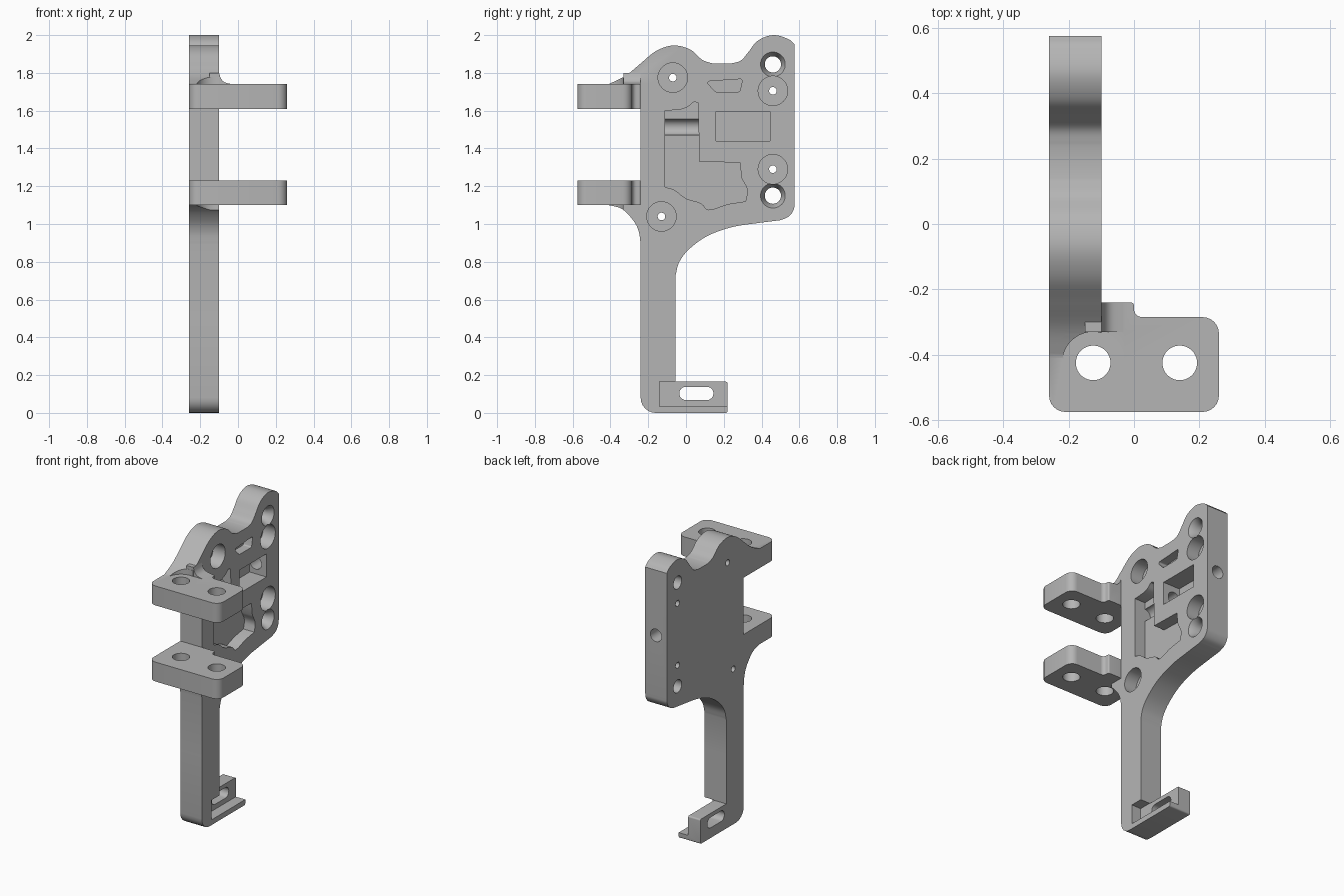
import bpy, bmesh, math
from mathutils import Vector

if "Cube" in bpy.data.objects:
    bpy.data.objects.remove(bpy.data.objects["Cube"])

grey = bpy.data.materials.new("plain grey")
grey.use_nodes = True
grey.diffuse_color = (0.46, 0.46, 0.46, 1)
grey.node_tree.nodes["Principled BSDF"].inputs["Base Color"].default_value = (0.46, 0.46, 0.46, 1)

X0, X1 = -0.26, -0.10          # main plate faces


def spline(pts, n=6):
    """Smooth curve through a few points."""
    v = [Vector(p) for p in pts]
    v = [2 * v[0] - v[1]] + v + [2 * v[-1] - v[-2]]
    out = []
    for a, b, c, d in zip(v, v[1:], v[2:], v[3:]):
        for i in range(n):
            t = i / n
            out.append((b * 2 + (c - a) * t + (2 * a - 5 * b + 4 * c - d) * t * t
                        + (3 * b - a - 3 * c + d) * t ** 3) / 2)
    return [tuple(p) for p in out] + [pts[-1]]


def rounded(pts, n=6):
    """Polygon whose corners (a, b, radius) are filleted."""
    out = []
    for i, (a, b, r) in enumerate(pts):
        p = Vector((a, b))
        u = (Vector(pts[i - 1][:2]) - p).normalized()
        w = (Vector(pts[(i + 1) % len(pts)][:2]) - p).normalized()
        if r == 0:
            out.append((a, b))
            continue
        half = u.angle(w) / 2
        centre = p + (u + w).normalized() * r / math.sin(half)
        s = p + u * r / math.tan(half) - centre
        e = p + w * r / math.tan(half) - centre
        turn = s.angle_signed(e)
        for k in range(n + 1):
            t = -turn * k / n
            out.append((centre.x + s.x * math.cos(t) - s.y * math.sin(t),
                        centre.y + s.x * math.sin(t) + s.y * math.cos(t)))
    return out


def circle(a, b, r, n=40):
    return [(a + r * math.cos(math.tau * i / n), b + r * math.sin(math.tau * i / n)) for i in range(n)]


def rect(a0, a1, b0, b1, r=0.0):
    return rounded([(a0, b0, r), (a1, b0, r), (a1, b1, r), (a0, b1, r)])


def loft(name, axis, low, high, d0, d1):
    """Solid between two outlines of equal count lying across an axis."""
    place = {"x": lambda p, d: (d, p[0], p[1]),
             "y": lambda p, d: (p[0], d, p[1]),
             "z": lambda p, d: (p[0], p[1], d)}[axis]
    bm = bmesh.new()
    lo = [bm.verts.new(place(p, d0)) for p in low]
    hi = [bm.verts.new(place(p, d1)) for p in high]
    bm.faces.new(lo)
    bm.faces.new(hi)
    for i in range(len(lo)):
        j = (i + 1) % len(lo)
        bm.faces.new((lo[i], lo[j], hi[j], hi[i]))
    bmesh.ops.recalc_face_normals(bm, faces=bm.faces)
    me = bpy.data.meshes.new(name)
    bm.to_mesh(me)
    bm.free()
    me.materials.append(grey)
    ob = bpy.data.objects.new(name, me)
    bpy.context.scene.collection.objects.link(ob)
    return ob


def prism(name, axis, outline, d0, d1):
    return loft(name, axis, outline, outline, d0, d1)


# Main plate with handle, in side profile
humps = spline([(0.575, 1.95), (0.54, 1.98), (0.46, 2.0), (0.38, 1.97), (0.33, 1.91),
                (0.29, 1.865), (0.24, 1.85)])
humps += spline([(0.14, 1.85), (0.085, 1.87), (0.02, 1.925), (-0.07, 1.945), (-0.16, 1.915),
                 (-0.24, 1.85), (-0.32, 1.785), (-0.41, 1.74)])
front = [(-0.41, 1.7), (-0.24, 1.7), (-0.24, 1.15), (-0.41, 1.15)]
front += spline([(-0.41, 1.1), (-0.34, 1.08), (-0.28, 1.02), (-0.25, 0.96), (-0.24, 0.89)])
base = rounded([(-0.24, 0.5, 0), (-0.24, 0, 0.08), (0.22, 0, 0.01), (0.22, 0.165, 0.01),
                (-0.055, 0.165, 0), (-0.055, 0.5, 0)])
back = spline([(-0.055, 0.73), (-0.035, 0.8), (0.02, 0.87), (0.12, 0.94), (0.25, 0.985), (0.38, 1.005)])
corner = spline([(0.5, 1.02), (0.545, 1.04), (0.57, 1.075), (0.575, 1.11)])
body = prism("mounting_bracket", "x", humps + front + base + back + corner, X0, X1)

# Two hinge lugs and the fillet above the upper one
lug = rounded([(X0, -0.575, 0.05), (0.26, -0.575, 0.05), (0.26, -0.285, 0.05), (0, -0.285, 0.025),
               (0, -0.24, 0.01), (X1, -0.24, 0), (X1, -0.2, 0), (X0, -0.2, 0)])
adds = [prism("hinge_lug", "z", lug, z, z + 0.13) for z in (1.1, 1.61)]
web = [(-0.15, 1.7), (-0.15, 1.8)] + spline([(X1, 1.8), (-0.09, 1.77), (-0.07, 1.75), (-0.03, 1.74)]) + [(-0.03, 1.7)]
adds.append(prism("lug_fillet", "y", web, -0.33, -0.24))

# Holes through the lugs, with clearance for the bolt heads
cuts = [prism("lug_hole", "z", circle(x, -0.425, 0.053), 1, 1.8) for x in (-0.125, 0.14)]
for z0, z1 in ((1.74, 2.1), (0.8, 1.1)):
    cuts.append(prism("head_clearance", "z", circle(-0.125, -0.425, 0.095), z0, z1))

# Counterbored screw holes
for y, z in ((-0.07, 1.775), (0.46, 1.705), (0.46, 1.29), (-0.13, 1.04)):
    cuts.append(prism("counterbore", "x", circle(y, z, 0.078), -0.19, 0))
    cuts.append(prism("screw_hole", "x", circle(y, z, 0.02), -0.4, 0))

# Countersunk dowel holes
for z in (1.845, 1.15):
    cuts.append(prism("dowel_hole", "x", circle(0.46, z, 0.043), -0.4, 0))
    cuts.append(loft("countersink", "x", circle(0.46, z, 0.043), circle(0.46, z, 0.066), -0.14, X1 + 0.001))

# Recesses in the inner face
recess = [(-0.11, 1.6)] + spline([(-0.03, 1.605), (0.01, 1.62), (0.04, 1.645), (0.065, 1.64)], 3)
recess += [(0.07, 1.33), (0.285, 1.325)]
recess += spline([(0.295, 1.24), (0.325, 1.18), (0.315, 1.12)], 3)
recess += spline([(0.22, 1.105), (0.12, 1.075), (0.08, 1.11), (0, 1.135), (-0.06, 1.18), (-0.11, 1.195)], 3)
cuts.append(prism("main_recess", "x", recess, -0.18, 0))
cuts.append(prism("small_recess", "x", rounded([(0.105, 1.755, 0.01), (0.3, 1.768, 0.01), (0.285, 1.7, 0.01),
                                                (0.155, 1.7, 0.01)]), -0.16, 0))
cuts.append(prism("nut_recess", "x", rect(0.16, 0.445, 1.44, 1.595), -0.225, 0))

# Cross bore from the rear edge into the recesses
cuts.append(prism("cross_bore", "y", circle(-0.18, 1.513, 0.042), -0.11, 0.7))

# Foot: ledge cut back to a thin slotted wall
cuts.append(prism("foot_relief", "x", rect(-0.14, 0.4, 0.035, 0.167), -0.17, 0))
cuts.append(prism("foot_slot", "x", rect(-0.035, 0.145, 0.068, 0.138, 0.034), -0.4, 0))

# Join everything into one solid
for tools, mode in ((adds, "UNION"), (cuts, "DIFFERENCE")):
    for tool in tools:
        tool.hide_render = True
        m = body.modifiers.new(tool.name, "BOOLEAN")
        m.operation, m.solver, m.object = mode, "EXACT", tool
result = bpy.data.meshes.new_from_object(body.evaluated_get(bpy.context.evaluated_depsgraph_get()))
body.modifiers.clear()
body.data = result
for tool in adds + cuts:
    bpy.data.objects.remove(tool)

bpy.ops.object.select_all(action="DESELECT")
body.select_set(True)
bpy.context.view_layer.objects.active = body
bpy.ops.object.shade_smooth_by_angle(angle=math.radians(30))
